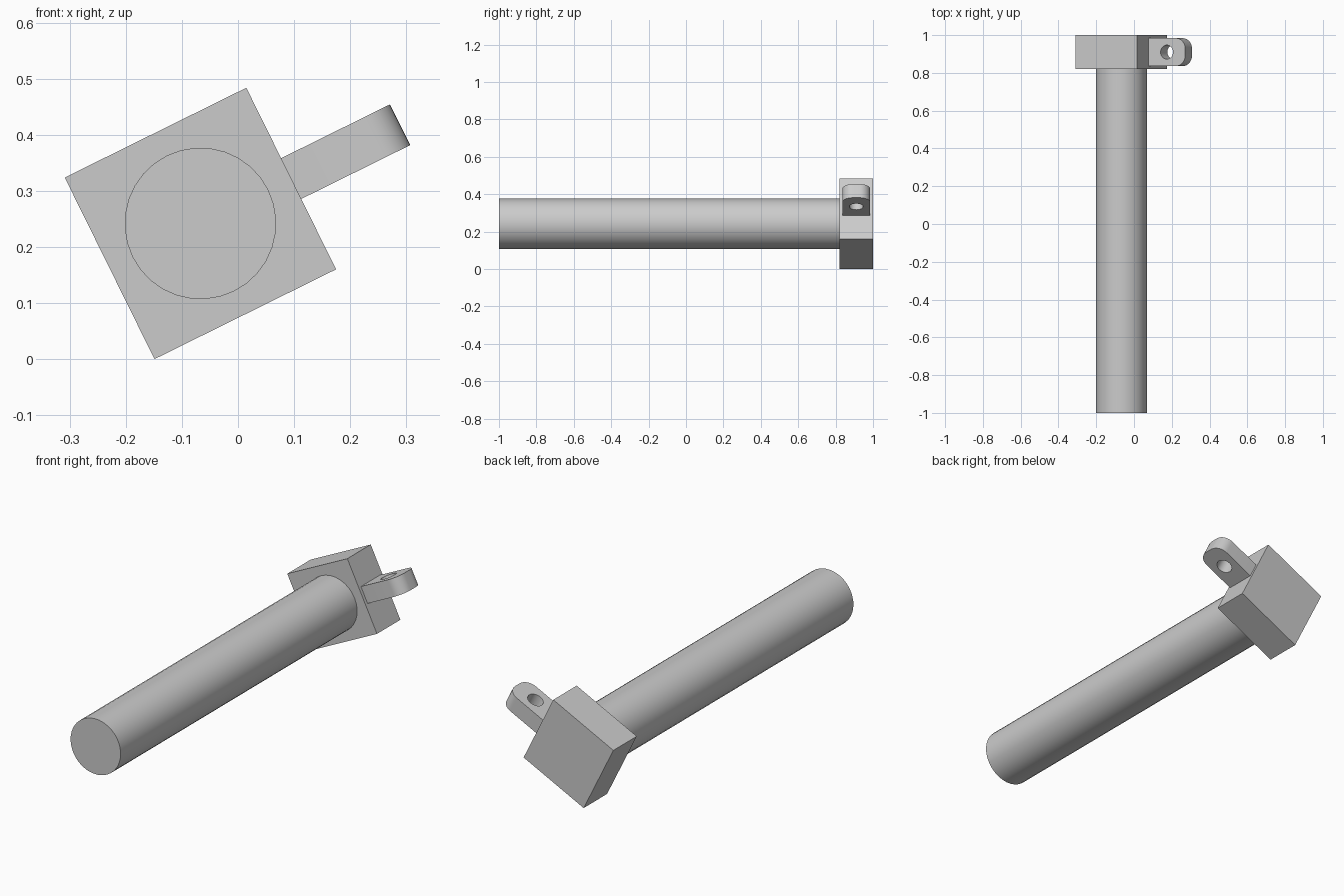
import bpy, bmesh, math
from mathutils import Matrix, Vector

cube = bpy.data.objects.get("Cube")
if cube:
    bpy.data.objects.remove(cube, do_unlink=True)

# Single grey finish
grey = bpy.data.materials.new("plain_grey")
grey.use_nodes = True
colour = (0.6, 0.6, 0.6, 1)
grey.diffuse_color = colour
grey.node_tree.nodes["Principled BSDF"].inputs["Base Color"].default_value = colour

# Shared frame: everything is rolled about the shaft axis
AXIS = Matrix.Translation((-0.067, 0, 0.242)) @ Matrix.Rotation(math.radians(-26.3), 4, "Y")
HEAD_Y = 0.91


def add_part(name, bm):
    bmesh.ops.recalc_face_normals(bm, faces=bm.faces)
    mesh = bpy.data.meshes.new(name)
    bm.to_mesh(mesh)
    bm.free()
    mesh.transform(AXIS)
    mesh.materials.append(grey)
    obj = bpy.data.objects.new(name, mesh)
    bpy.context.collection.objects.link(obj)
    return obj


def box(centre, size):
    bm = bmesh.new()
    bmesh.ops.create_cube(bm, size=1, matrix=Matrix.Translation(centre) @ Matrix.Diagonal((*size, 1)))
    return bm


def cylinder(centre, radius, depth, axis=None):
    bm = bmesh.new()
    turn = Matrix.Rotation(math.pi / 2, 4, axis) if axis else Matrix()
    bmesh.ops.create_cone(bm, cap_ends=True, segments=32, radius1=radius, radius2=radius,
                          depth=depth, matrix=Matrix.Translation(centre) @ turn)
    return bm


def smooth(obj):
    bpy.ops.object.select_all(action="DESELECT")
    obj.select_set(True)
    bpy.context.view_layer.objects.active = obj
    bpy.ops.object.shade_smooth_by_angle(angle=math.radians(30))


# Square head and round shaft
add_part("head_block", box((0, HEAD_Y, 0), (0.361, 0.18, 0.361)))
smooth(add_part("shaft", cylinder((0, -0.09, 0), 0.135, 1.82, "X")))

# Side lug with rounded outer corners
bm = box((0.2885, HEAD_Y, 0), (0.217, 0.148, 0.081))
outer = [e for e in bm.edges
         if all(v.co.x > 0.3 for v in e.verts) and abs(e.verts[0].co.z - e.verts[1].co.z) > 0.01]
bmesh.ops.bevel(bm, geom=outer, offset=0.055, offset_type="OFFSET", segments=8,
                profile=0.5, affect="EDGES")
lug = add_part("side_lug", bm)

# Pin hole through the lug
cutter = add_part("pin_hole_cutter", cylinder((0.2885, HEAD_Y, 0), 0.037, 0.2))
cutter.hide_render = True
hole = lug.modifiers.new("pin_hole", "BOOLEAN")
hole.operation = "DIFFERENCE"
hole.solver = "EXACT"
hole.object = cutter
bpy.ops.object.select_all(action="DESELECT")
lug.select_set(True)
bpy.context.view_layer.objects.active = lug
bpy.ops.object.modifier_apply(modifier=hole.name)
bpy.data.objects.remove(cutter, do_unlink=True)
smooth(lug)
